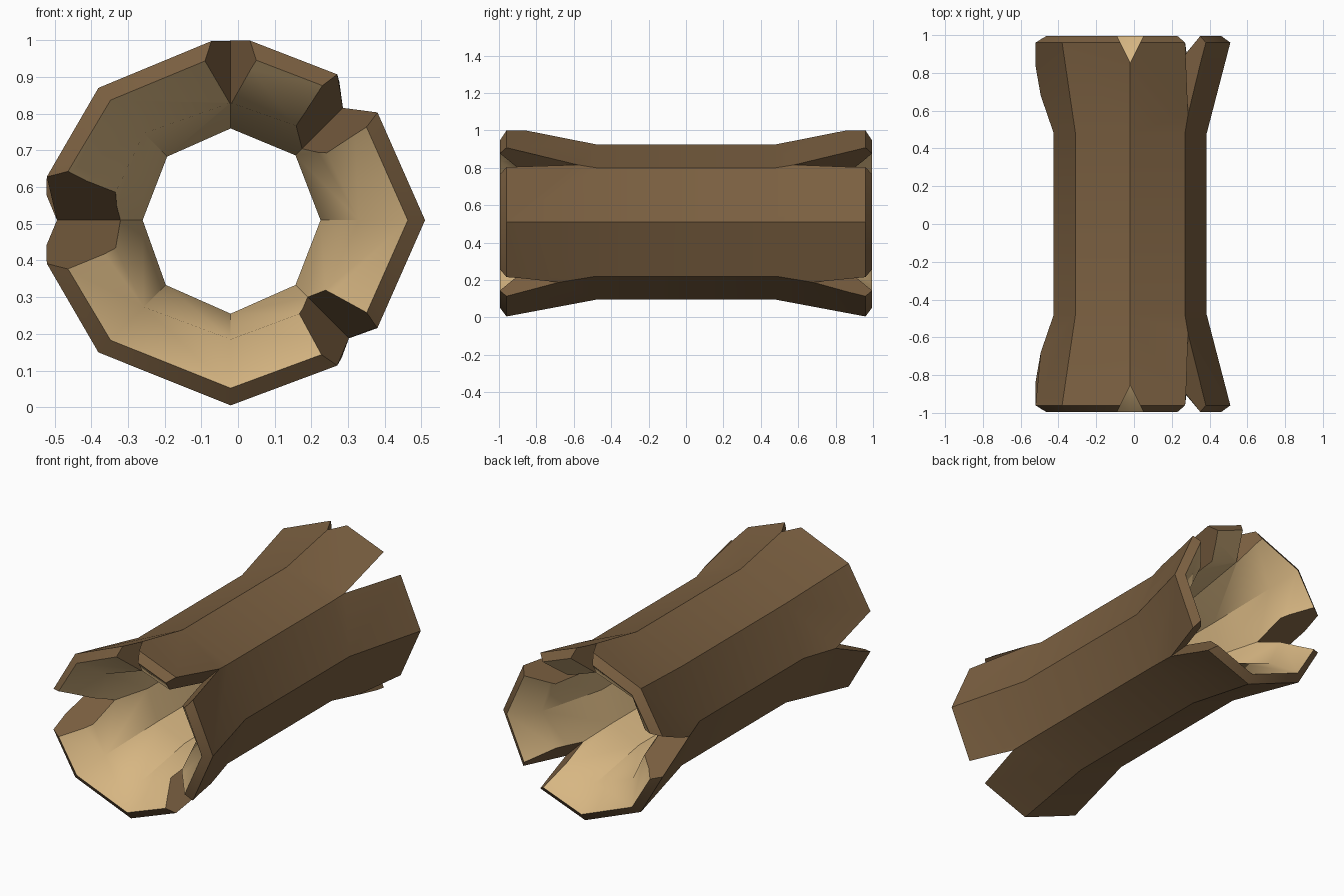
import bpy, bmesh, math
from mathutils import Vector

if "Cube" in bpy.data.objects:
    bpy.data.objects.remove(bpy.data.objects["Cube"])

CX, CZ = -0.02, 0.51          # log axis


def material(name, rgb):
    m = bpy.data.materials.new(name)
    m.diffuse_color = (*rgb, 1)
    m.use_nodes = True
    m.node_tree.nodes["Principled BSDF"].inputs["Base Color"].default_value = m.diffuse_color
    return m


bark = material("bark_brown", (0.195, 0.115, 0.052))
wood = material("inner_wood_tan", (0.68, 0.47, 0.225))


def make_object(name, bm):
    bmesh.ops.recalc_face_normals(bm, faces=bm.faces)
    me = bpy.data.meshes.new(name)
    bm.to_mesh(me)
    bm.free()
    me.materials.append(bark)
    me.materials.append(wood)
    ob = bpy.data.objects.new(name, me)
    bpy.context.collection.objects.link(ob)
    return ob


# Hollow octagonal log: closed loop of rings, outside then back through the bore
RIM = [0.53, 0.52, 0.51, 0.51, 0.57, 0.51, 0.505, 0.52]   # rim radius at each corner
MID = [0.405, 0.41, 0.415, 0.41, 0.405, 0.41, 0.415, 0.41]
LIP = [r - 0.047 for r in RIM]
NECK = [0.35, 0.335, 0.32, 0.335, 0.35, 0.335, 0.325, 0.335]
BORE = [0.245, 0.25, 0.25, 0.245, 0.24, 0.25, 0.255, 0.25]
profile = [(-0.96, RIM), (-0.48, MID), (0.48, MID), (0.96, RIM),
           (0.995, LIP), (0.86, NECK), (0.46, BORE),
           (-0.46, BORE), (-0.86, NECK), (-0.995, LIP)]

bm = bmesh.new()
rings = []
for y, radii in profile:
    rings.append([bm.verts.new((CX + r * math.cos(k * math.pi / 4), y,
                                CZ + r * math.sin(k * math.pi / 4)))
                  for k, r in enumerate(radii)])
for i, a in enumerate(rings):
    b = rings[(i + 1) % len(rings)]
    for k in range(8):
        f = bm.faces.new((a[k], a[(k + 1) % 8], b[(k + 1) % 8], b[k]))
        f.material_index = 1 if 4 <= i <= 8 else 0     # bore is bare wood
log = make_object("hollow_log", bm)


# V-shaped splits in both ends
def wedge(bm, angle, width, apex, side):
    a = math.radians(angle)
    out = Vector((math.cos(a), 0, math.sin(a)))
    across = Vector((-math.sin(a), 0, math.cos(a)))
    end = 1.03
    half = width / 2 * (end - apex) / (0.97 - apex)
    tris = []
    for r in (0.22, 0.75):
        c = Vector((CX, 0, CZ)) + out * r
        tris.append([bm.verts.new(c + across * s + Vector((0, side * y, 0)))
                     for s, y in ((0, apex), (half, end), (-half, end))])
    bm.faces.new(tris[0])
    bm.faces.new(tris[1])
    for k in range(3):
        j = (k + 1) % 3
        bm.faces.new((tris[0][k], tris[0][j], tris[1][j], tris[1][k]))


bm = bmesh.new()
for side in (-1, 1):
    wedge(bm, 45, 0.155, 0.58, side)
    wedge(bm, -45, 0.155, 0.68, side)
    wedge(bm, 180, 0.245, 0.68, side)
    wedge(bm, 90, 0.115, 0.855, side)
cutter = make_object("split_cutter", bm)
cutter.hide_render = True

mod = log.modifiers.new("splits", 'BOOLEAN')
mod.operation = 'DIFFERENCE'
mod.solver = 'EXACT'
mod.object = cutter
bpy.context.view_layer.objects.active = log
bpy.ops.object.select_all(action='DESELECT')
log.select_set(True)
bpy.ops.object.modifier_apply(modifier=mod.name)
bpy.data.objects.remove(cutter)
bpy.ops.object.shade_smooth_by_angle(angle=math.radians(38))
